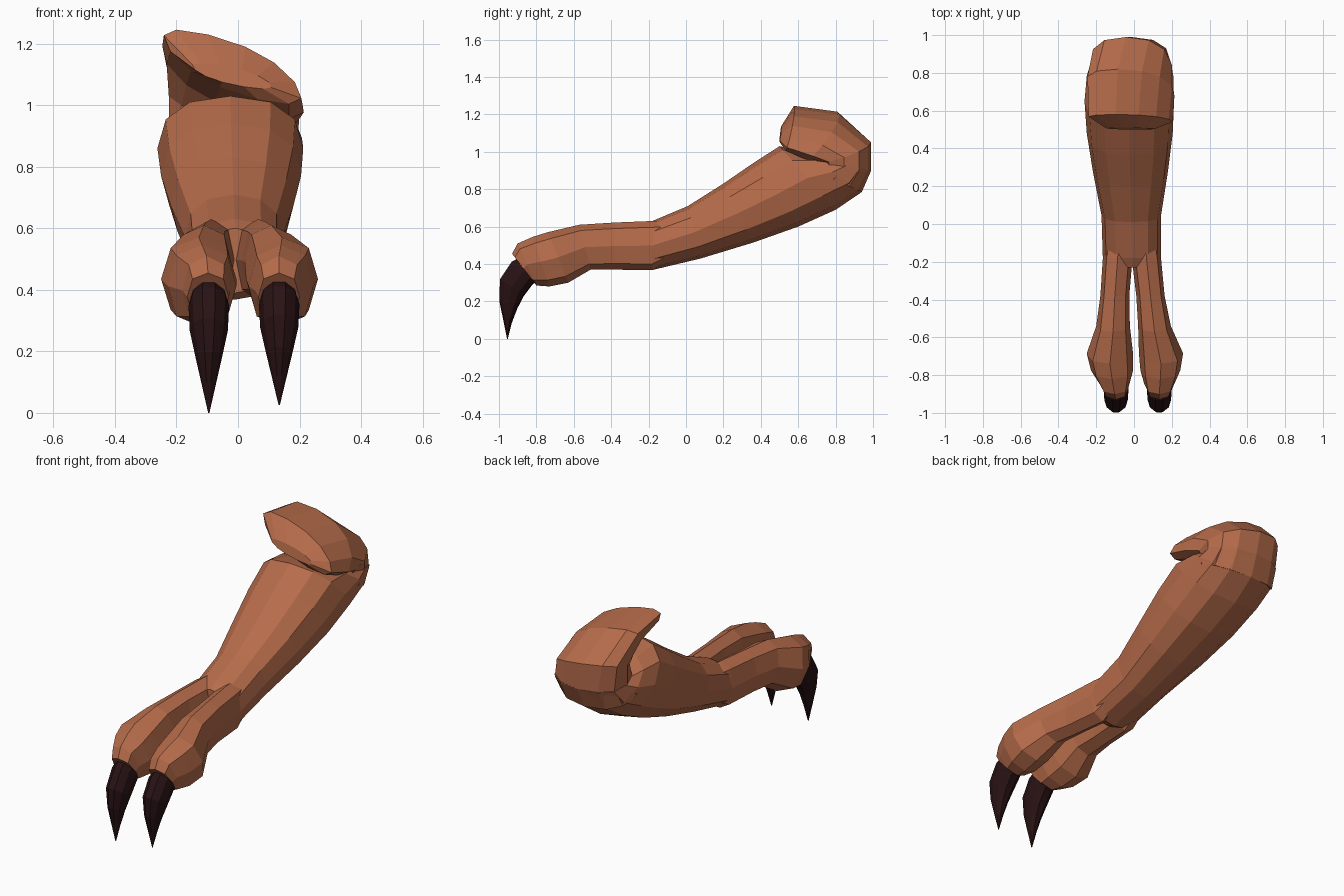
import bpy, bmesh, math


def material(name, col):
    m = bpy.data.materials.new(name)
    m.diffuse_color = (*col, 1)
    return m


skin = material("brown skin", (0.47, 0.15, 0.07))
horn = material("dark claw", (0.022, 0.006, 0.007))


def power(v, e):
    return math.copysign(abs(v) ** e, v)


def loft(name, rings, sides, mat, square=0.85):
    """Ring: upper y, z, lower y, z, left x, right x, optional lean of the upper end in x and side tilt."""
    bm = bmesh.new()
    loops = []
    for r in rings:
        yt, zt, yb, zb, xl, xr = r[:6]
        lean, tilt = r[6:8] if len(r) > 6 else (0, 0)
        loop = []
        for i in range(sides):
            a = 2 * math.pi * i / sides
            c, s = power(math.cos(a), square), power(math.sin(a), square)
            x = (xl + xr) / 2 + (xr - xl) / 2 * c + lean * s
            y = (yt + yb) / 2 + (yt - yb) / 2 * s
            z = (zt + zb) / 2 + (zt - zb) / 2 * s - tilt * c
            loop.append(bm.verts.new((x, y, z)))
        loops.append(loop)
    for a, b in zip(loops, loops[1:]):
        for i in range(sides):
            j = (i + 1) % sides
            bm.faces.new((a[i], a[j], b[j], b[i]))
    bm.faces.new(loops[0])
    bm.faces.new(loops[-1])
    bmesh.ops.recalc_face_normals(bm, faces=bm.faces)
    me = bpy.data.meshes.new(name)
    bm.to_mesh(me)
    bm.free()
    me.materials.append(mat)
    ob = bpy.data.objects.new(name, me)
    bpy.context.collection.objects.link(ob)
    return ob


# Forearm, rings running from the wrist up to the elbow
loft("forearm", [
    (-0.23, 0.60, -0.23, 0.39, -0.13, 0.11),
    (-0.18, 0.63, -0.18, 0.368, -0.165, 0.143),
    (0.01, 0.71, 0.08, 0.43, -0.172, 0.143),
    (0.20, 0.83, 0.36, 0.515, -0.218, 0.18),
    (0.36, 0.94, 0.60, 0.60, -0.25, 0.205),
    (0.50, 1.03, 0.80, 0.69, -0.262, 0.212),
    (0.63, 1.00, 0.94, 0.785, -0.25, 0.208),
    (0.72, 0.95, 0.99, 0.90, -0.225, 0.195),
], 12, skin)

# Folded upper arm: the rounded stub that doubles back over the forearm
loft("upper_arm_stub", [
    (0.94, 0.785, 0.64, 0.92, -0.245, 0.20),
    (0.99, 0.90, 0.70, 0.93, -0.225, 0.195, 0.0, 0.01),
    (0.99, 1.05, 0.70, 0.95, -0.225, 0.20, -0.03, 0.03),
    (0.82, 1.20, 0.64, 0.97, -0.232, 0.20, -0.07, 0.05),
    (0.58, 1.23, 0.53, 1.02, -0.22, 0.185, -0.08, 0.05),
    (0.51, 1.13, 0.50, 1.06, -0.14, 0.10, -0.04, 0.02),
], 12, skin)

# Two fingers (left, right): only the side limits differ
profile = [
    (-0.02, 0.62, -0.02, 0.46), (-0.18, 0.63, -0.18, 0.367),
    (-0.38, 0.622, -0.38, 0.37), (-0.57, 0.61, -0.51, 0.37),
    (-0.74, 0.57, -0.63, 0.30), (-0.82, 0.545, -0.73, 0.28),
    (-0.90, 0.51, -0.80, 0.285), (-0.93, 0.455, -0.81, 0.30),
]
widths = {
    "left": [(-0.13, -0.03), (-0.165, -0.008), (-0.178, -0.025), (-0.20, -0.022),
             (-0.25, -0.005), (-0.228, -0.005), (-0.18, -0.025), (-0.165, -0.03)],
    "right": [(0.01, 0.11), (-0.012, 0.143), (0.012, 0.162), (0.022, 0.195),
              (0.026, 0.26), (0.034, 0.245), (0.055, 0.212), (0.066, 0.20)],
}
# Claws: curved tapering spikes, offset from each finger's centre line
claw = [
    (-0.89, 0.44, -0.78, 0.32, 0.058), (-0.935, 0.41, -0.82, 0.285, 0.066),
    (-0.998, 0.31, -0.865, 0.225, 0.062), (-1.0, 0.20, -0.90, 0.16, 0.043),
    (-0.978, 0.10, -0.93, 0.085, 0.023), (-0.957, 0.0, -0.953, 0.0, 0.002),
]
for side, cx, tip in (("left", -0.095, 0.0), ("right", 0.134, 0.025)):
    loft(side + "_finger", [p + w for p, w in zip(profile, widths[side])], 8, skin)
    rows = []
    for k, (yt, zt, yb, zb, w) in enumerate(claw):
        dz = tip * k / (len(claw) - 1)
        rows.append((yt, zt + dz, yb, zb + dz, cx - w, cx + w))
    loft(side + "_claw", rows, 10, horn, 1.0)
